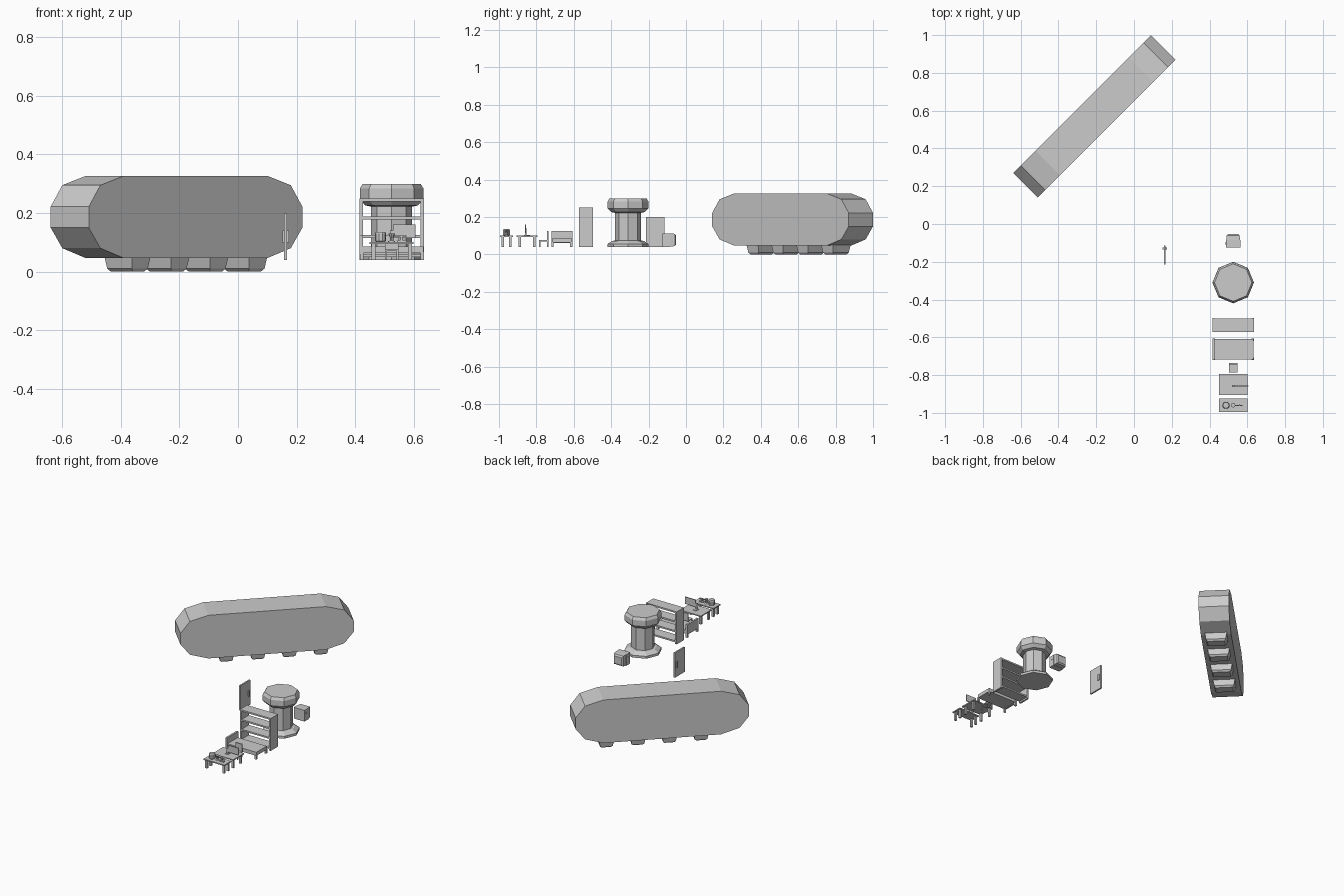
import bpy, bmesh
from math import radians, sqrt, pi, sin, cos


def finish(name, bm):
    bmesh.ops.recalc_face_normals(bm, faces=bm.faces)
    me = bpy.data.meshes.new(name)
    bm.to_mesh(me)
    bm.free()
    ob = bpy.data.objects.new(name, me)
    bpy.context.collection.objects.link(ob)
    return ob


def rings(name, loops):
    """Join a list of equal-length point loops and cap both ends."""
    bm = bmesh.new()
    vs = [[bm.verts.new(p) for p in lp] for lp in loops]
    n = len(loops[0])
    for a, b in zip(vs, vs[1:]):
        for i in range(n):
            bm.faces.new((a[i], a[(i + 1) % n], b[(i + 1) % n], b[i]))
    bm.faces.new(vs[0])
    bm.faces.new(vs[-1])
    return finish(name, bm)


def box(name, x0, x1, y0, y1, z0, z1):
    r = [(x0, y0), (x1, y0), (x1, y1), (x0, y1)]
    return rings(name, [[(x, y, z) for x, y in r] for z in (z0, z1)])


def lathe(name, cx, cy, profile, n=8):
    return rings(name, [[(cx + r * cos(2 * pi * i / n), cy + r * sin(2 * pi * i / n), z)
                         for i in range(n)] for r, z in profile])


def legs(name, x0, x1, y0, y1, z0, z1, t):
    for x in (x0, x1 - t):
        for y in (y0, y1 - t):
            box(name, x, x + t, y, y + t, z0, z1)


def place_diagonal(ob):
    ob.location = (-0.21, 0.57, 0)
    ob.rotation_euler.z = radians(45)


# Long capsule-shaped hull with flat sides, set diagonally
half = [(0.35, 0.047), (0.46, 0.08), (0.516, 0.15), (0.516, 0.222), (0.46, 0.295), (0.35, 0.326)]
outline = half + [(-u, z) for u, z in reversed(half)]
place_diagonal(rings("hull", [[(u, v, z) for u, z in outline] for v in (-0.092, 0.092)]))

# Four tapered feet under the hull
for i in range(4):
    c = 0.045 + (i - 1.5) * 0.188
    loops = [[(c + a * l, b * w, z) for a, b in ((-1, -1), (1, -1), (1, 1), (-1, 1))]
             for l, w, z in ((0.028, 0.052, 0), (0.038, 0.06, 0.01), (0.044, 0.067, 0.05))]
    place_diagonal(rings("hull_foot", loops))

# Free-standing door with handle plates
box("door", 0.158, 0.168, -0.214, -0.114, 0.04, 0.20)
box("door_handle", 0.152, 0.174, -0.136, -0.124, 0.10, 0.14)

# Box-shaped set with tapered back and vent ribs
box("set_front", 0.487, 0.563, -0.125, -0.085, 0.04, 0.112)
rings("set_back", [[(0.525 + a * w, y, z) for a, z in ((-1, z0), (1, z0), (1, z1), (-1, z1))]
                   for y, w, z0, z1 in ((-0.085, 0.037, 0.042, 0.112),
                                        (-0.06, 0.034, 0.044, 0.11),
                                        (-0.053, 0.027, 0.052, 0.10))])
box("set_side_rib", 0.485, 0.565, -0.112, -0.095, 0.085, 0.092)

# Octagonal pillar with flared base and cap
lathe("pillar", 0.525, -0.31, [(0.11, 0.04), (0.11, 0.055), (0.085, 0.072), (0.07, 0.074),
                               (0.07, 0.222), (0.09, 0.226), (0.109, 0.246),
                               (0.109, 0.283), (0.099, 0.30)])

# Open shelf unit
for x in (0.415, 0.623):
    box("shelf_side", x, x + 0.012, -0.573, -0.498, 0.04, 0.25)
for z in (0.05, 0.115, 0.178, 0.24):
    box("shelf_board", 0.427, 0.623, -0.572, -0.499, z, z + 0.01)

# Bed
box("bed_mattress", 0.427, 0.633, -0.717, -0.61, 0.063, 0.086)
box("bed_headboard", 0.415, 0.427, -0.72, -0.607, 0.06, 0.125)
legs("bed_leg", 0.416, 0.635, -0.72, -0.607, 0.04, 0.066, 0.012)

# Chair
box("chair_seat", 0.502, 0.548, -0.785, -0.735, 0.07, 0.077)
box("chair_back", 0.502, 0.548, -0.743, -0.735, 0.077, 0.125)
legs("chair_leg", 0.502, 0.548, -0.785, -0.735, 0.04, 0.07, 0.007)

# Desk with screen
box("desk_top", 0.45, 0.60, -0.905, -0.795, 0.094, 0.101)
legs("desk_leg", 0.456, 0.594, -0.895, -0.805, 0.04, 0.094, 0.013)
box("screen", 0.53, 0.606, -0.861, -0.855, 0.115, 0.16)
box("screen_post", 0.52, 0.531, -0.862, -0.853, 0.101, 0.14)
box("screen_base", 0.512, 0.536, -0.866, -0.835, 0.101, 0.104)

# Side table
box("table_top", 0.45, 0.60, -0.995, -0.925, 0.094, 0.101)
legs("table_leg", 0.456, 0.594, -0.987, -0.933, 0.04, 0.094, 0.013)

# Small things on the side table
lathe("jar", 0.487, -0.96, [(0.015, 0.101), (0.019, 0.105), (0.019, 0.13), (0.016, 0.136)], 10)
lathe("cup", 0.525, -0.96, [(0.012, 0.101), (0.006, 0.106), (0.006, 0.115), (0.012, 0.13)], 8)
box("gadget_base", 0.545, 0.575, -0.968, -0.952, 0.101, 0.107)
box("gadget_post", 0.555, 0.562, -0.964, -0.956, 0.107, 0.125)
box("gadget_arm", 0.535, 0.575, -0.963, -0.957, 0.118, 0.123)
